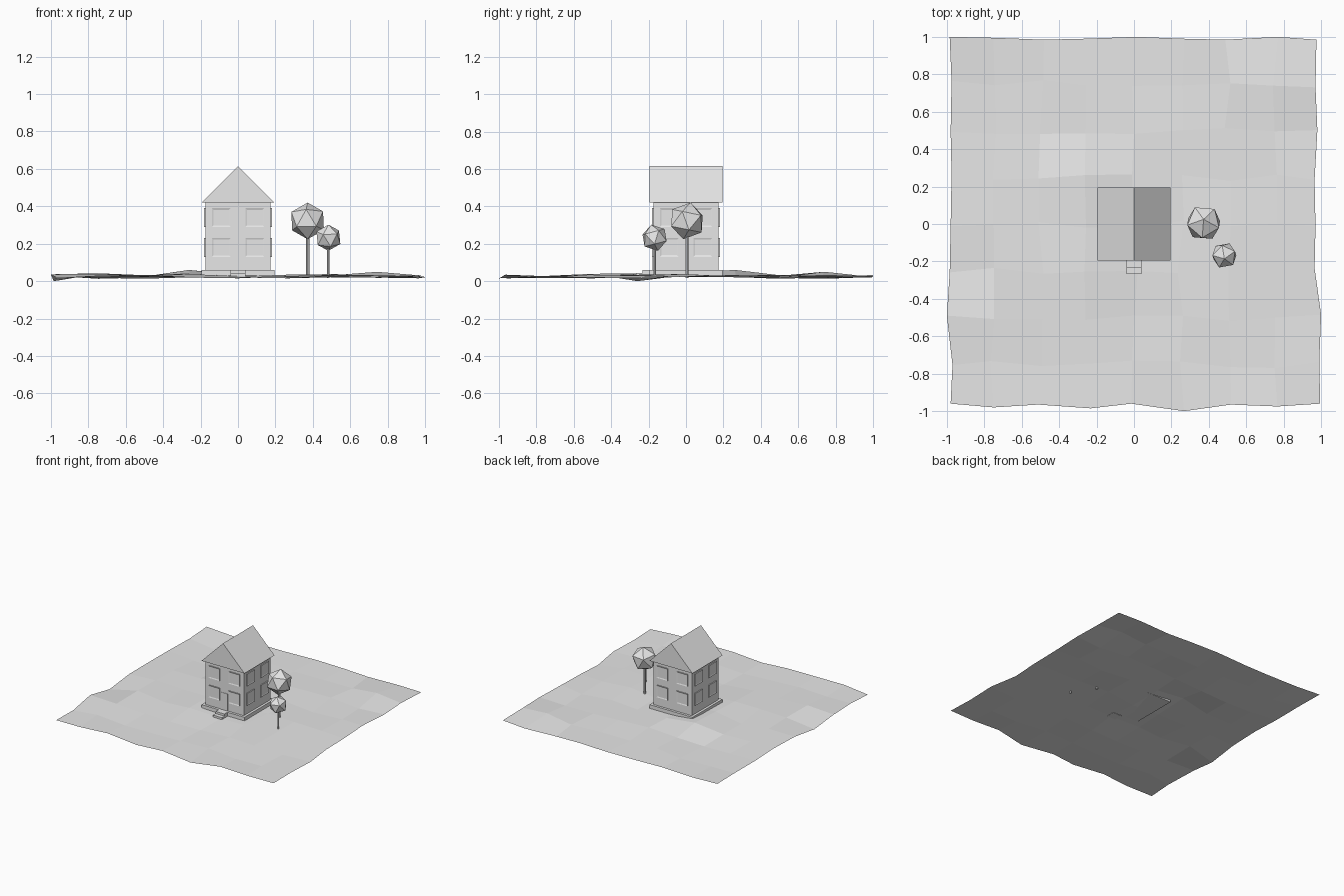
import bpy
import bmesh
import random
from math import radians, sin, cos
from mathutils import Matrix, Vector

random.seed(4)
cube = bpy.data.objects.get("Cube")
if cube:
    bpy.data.objects.remove(cube, do_unlink=True)

# One plain grey for the whole scene
grey = bpy.data.materials.new("light_grey")
grey.use_nodes = True
grey.diffuse_color = (0.8, 0.8, 0.8, 1)
grey.node_tree.nodes["Principled BSDF"].inputs["Base Color"].default_value = (0.8, 0.8, 0.8, 1)


def finish(name, bm):
    bmesh.ops.recalc_face_normals(bm, faces=bm.faces)
    mesh = bpy.data.meshes.new(name)
    bm.to_mesh(mesh)
    bm.free()
    mesh.materials.append(grey)
    obj = bpy.data.objects.new(name, mesh)
    bpy.context.scene.collection.objects.link(obj)
    return obj


def box(name, low, high):
    bm = bmesh.new()
    low, high = Vector(low), Vector(high)
    place = Matrix.Translation((low + high) / 2) @ Matrix.Diagonal(high - low).to_4x4()
    bmesh.ops.create_cube(bm, size=1, matrix=place)
    return finish(name, bm)


# Ground: a gently rolling grid with uneven borders
CELLS = 8
front_edge = (-0.96, -0.98, -0.965, -0.985, -0.96, -1, -0.965, -0.975, -0.96)
back_edge = (1, 0.995, 0.985, 0.99, 1, 0.99, 0.985, 1, 0.985)
left_edge = (-0.98, -0.97, -1, -0.985, -0.98, -0.975, -0.98, -0.975, -0.985)
right_edge = (0.995, 0.99, 1, 0.965, 0.97, 0.965, 0.98, 0.97, 0.975)
knolls = {(3, 5): 0.06, (3, 4): 0.042, (3, 3): 0.038, (4, 4): 0.027, (4, 3): 0.026,
          (5, 3): 0.034, (5, 4): 0.028, (4, 5): 0.032, (5, 5): 0.028,
          (7, 7): 0.05, (0, 3): 0.0}


def ground_point(i, j):
    x, y = i / 4 - 1, j / 4 - 1
    z = 0.027 + 0.006 * sin(5 * x + 2 * y) + 0.005 * cos(4 * y - x)
    z += random.uniform(-0.006, 0.006)
    x += random.uniform(-0.02, 0.02)
    y += random.uniform(-0.02, 0.02)
    if i in (0, CELLS):
        x = (left_edge if i == 0 else right_edge)[j]
    if j in (0, CELLS):
        y = (front_edge if j == 0 else back_edge)[i]
    return x, y, knolls.get((i, j), z)


bm = bmesh.new()
grid = [[bm.verts.new(ground_point(i, j)) for j in range(CELLS + 1)] for i in range(CELLS + 1)]
for i in range(CELLS):
    for j in range(CELLS):
        bm.faces.new((grid[i][j], grid[i + 1][j], grid[i + 1][j + 1], grid[i][j + 1]))
ground = finish("ground", bm)
if ground.data.polygons[0].normal.z < 0:
    ground.data.flip_normals()

# House body, plinth and entrance steps
HALF = 0.175
box("foundation", (-0.195, -0.195, 0.03), (0.195, 0.195, 0.06))
box("walls", (-HALF, -HALF, 0.06), (HALF, HALF, 0.42))
box("upper_step", (-0.04, -0.233, 0.025), (0.04, -0.195, 0.06))
box("lower_step", (-0.04, -0.267, 0.025), (0.04, -0.233, 0.043))
box("door", (-0.03, -HALF - 0.003, 0.06), (0.03, -HALF, 0.2))

# Gabled roof: a triangular prism
bm = bmesh.new()
gable = bm.faces.new([bm.verts.new((x, -0.195, z))
                      for x, z in ((-0.195, 0.42), (0.195, 0.42), (0, 0.615))])
prism = bmesh.ops.extrude_face_region(bm, geom=[gable], use_keep_orig=True)
bmesh.ops.translate(bm, vec=(0, 0.39, 0),
                    verts=[v for v in prism["geom"] if isinstance(v, bmesh.types.BMVert)])
finish("roof", bm)


# Windows: a thin frame with a sunken pane, four to each wall
def window(name, turn, across, height):
    bm = bmesh.new()
    bmesh.ops.create_cube(bm, size=1, matrix=Matrix.Diagonal((0.1, 0.008, 0.1, 1)))
    bm.normal_update()
    face = next(f for f in bm.faces if f.normal.y < -0.9)
    bmesh.ops.inset_individual(bm, faces=[face], thickness=0.012)
    bmesh.ops.translate(bm, verts=face.verts, vec=(0, 0.003, 0))
    bm.transform(Matrix.Rotation(turn, 4, "Z")
                 @ Matrix.Translation((across, -HALF - 0.003, height)))
    finish(name, bm)


for side, angle in (("front", 0), ("left", 90), ("back", 180), ("right", 270)):
    for row, height in (("lower", 0.18), ("upper", 0.34)):
        for col, across in (("a", -0.09), ("b", 0.09)):
            window(f"{side}_{row}_window_{col}", radians(angle), across, height)


# Trees: a slim trunk with a faceted ball crown
def tree(name, x, y, crown_z, radius, tilt):
    bm = bmesh.new()
    bottom, top = 0.016, crown_z - radius * 0.7
    bmesh.ops.create_cone(bm, cap_ends=True, segments=8, radius1=radius * 0.09,
                          radius2=radius * 0.09, depth=top - bottom,
                          matrix=Matrix.Translation((x, y, (top + bottom) / 2)))
    finish(name + "_trunk", bm)
    bm = bmesh.new()
    turn = Matrix.Rotation(tilt, 4, "X") @ Matrix.Rotation(tilt * 2, 4, "Z")
    bmesh.ops.create_icosphere(bm, subdivisions=1, radius=radius,
                               matrix=Matrix.Translation((x, y, crown_z)) @ turn)
    finish(name + "_crown", bm)


tree("large_tree", 0.372, 0.005, 0.322, 0.1, -0.2)
tree("small_tree", 0.483, -0.168, 0.232, 0.072, 0.25)
